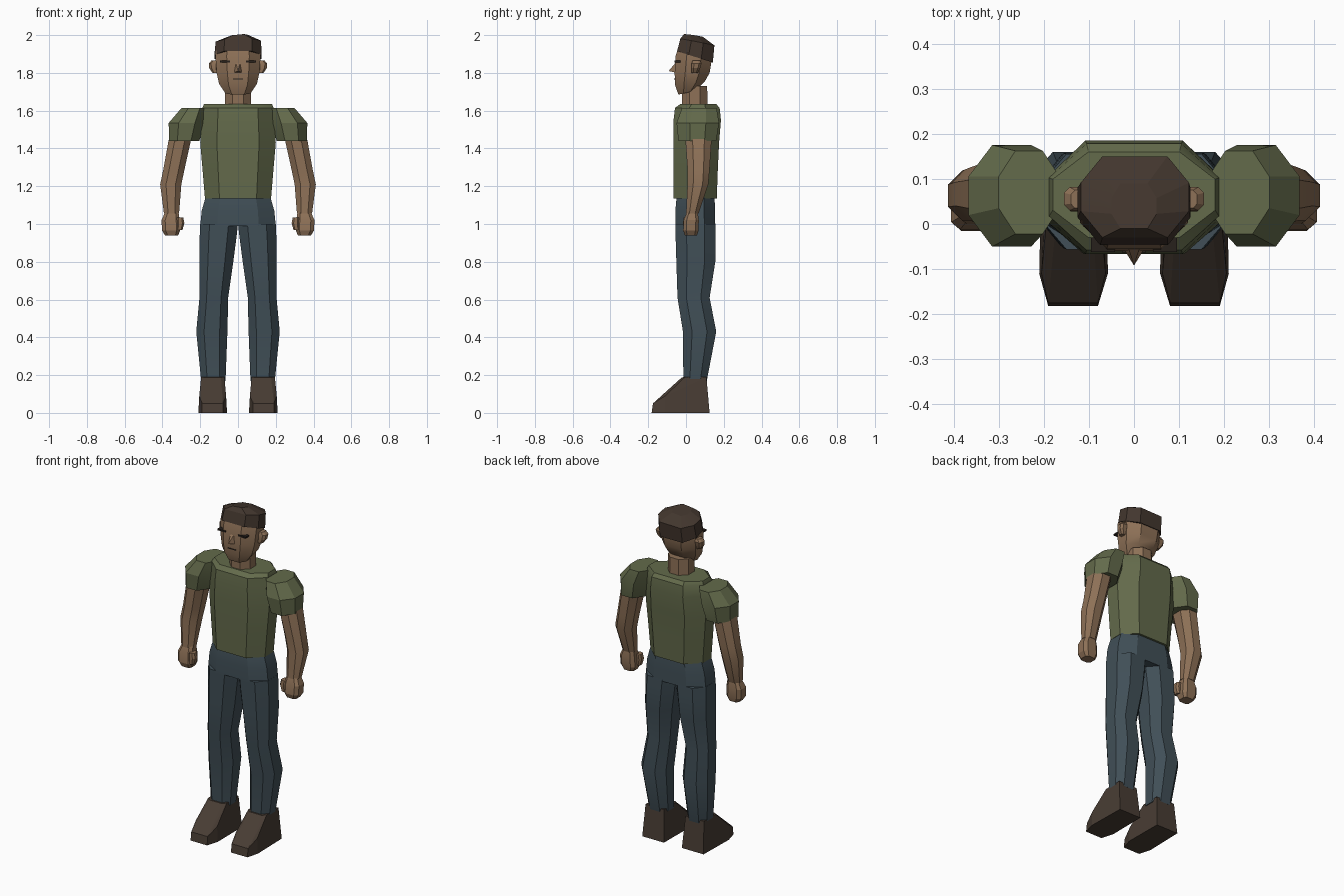
import bpy, bmesh, math
from mathutils import Vector


def material(name, rgb):
    m = bpy.data.materials.new(name)
    m.diffuse_color = (*rgb, 1)
    return m


SHIRT = material("green_cloth", (0.125, 0.145, 0.070))
SKIN = material("skin", (0.27, 0.165, 0.095))
DENIM = material("dark_denim", (0.052, 0.078, 0.095))
LEATHER = material("leather", (0.065, 0.046, 0.034))
HAIR = material("hair", (0.055, 0.037, 0.027))
DARK = material("dark_line", (0.02, 0.015, 0.012))


def finish(name, bm, mat, mirror, smooth=32):
    bmesh.ops.recalc_face_normals(bm, faces=bm.faces)
    me = bpy.data.meshes.new(name)
    bm.to_mesh(me)
    bm.free()
    me.materials.append(mat)
    ob = bpy.data.objects.new(name, me)
    bpy.context.collection.objects.link(ob)
    bpy.ops.object.select_all(action='DESELECT')
    ob.select_set(True)
    bpy.context.view_layer.objects.active = ob
    if smooth:
        bpy.ops.object.shade_smooth_by_angle(angle=math.radians(smooth))
    if mirror:
        ob.modifiers.new("Mirror", 'MIRROR').use_mirror_merge = False
    return ob


def loft(name, rings, mat, cx=0.42, cy=0.42, mirror=False, smooth=32):
    """Skin octagonal rings (x0, x1, y0, y1, z, rise along x, rise along y)."""
    unit = [(1, -cy), (1, cy), (cx, 1), (-cx, 1), (-1, cy), (-1, -cy), (-cx, -1), (cx, -1)]
    bm = bmesh.new()
    loops = []
    for r in rings:
        x0, x1, y0, y1, z, rx, ry = (*r, 0, 0)[:7]
        loops.append([bm.verts.new(((x0 + x1) / 2 + u * (x1 - x0) / 2,
                                    (y0 + y1) / 2 + v * (y1 - y0) / 2,
                                    z + u * rx / 2 + v * ry / 2)) for u, v in unit])
    for a, b in zip(loops, loops[1:]):
        for i in range(8):
            j = (i + 1) % 8
            bm.faces.new((a[i], a[j], b[j], b[i]))
    bm.faces.new(loops[0])
    bm.faces.new(loops[-1])
    return finish(name, bm, mat, mirror, smooth)


def hull(name, points, mat, mirror=False):
    bm = bmesh.new()
    for p in points:
        bm.verts.new(Vector(p))
    bmesh.ops.convex_hull(bm, input=bm.verts)
    bmesh.ops.dissolve_limit(bm, angle_limit=0.02, verts=bm.verts, edges=bm.edges)
    return finish(name, bm, mat, mirror, 0)


def box(name, x0, x1, y0, y1, z0, z1, mat, mirror=False):
    return hull(name, [(x, y, z) for x in (x0, x1) for y in (y0, y1) for z in (z0, z1)], mat, mirror)


# Shirt body and sleeves
loft("shirt_body", [(-.175, .175, -.065, .163, 1.135), (-.187, .187, -.066, .168, 1.28),
                    (-.20, .20, -.066, .175, 1.43), (-.192, .192, -.066, .185, 1.55),
                    (-.188, .188, -.058, .178, 1.615), (-.18, .18, -.03, .16, 1.635)],
     SHIRT, .56, .36)
loft("sleeve", [(.205, .365, -.04, .16, 1.44), (.175, .367, -.05, .175, 1.535),
                (.165, .30, -.022, .162, 1.613)], SHIRT, .45, .38, True, 20)

# Bare arms, fists and thumbs
loft("arm", [(.22, .335, .0, .135, 1.55), (.25, .368, -.003, .135, 1.44),
             (.283, .395, .008, .125, 1.29), (.30, .412, .008, .118, 1.21),
             (.312, .392, .0, .066, 1.055)], SKIN, .45, .45, True)
loft("fist", [(.316, .385, .005, .062, 1.065), (.308, .405, -.012, .068, 1.02),
              (.306, .402, -.015, .066, .965), (.318, .385, -.005, .058, .938)],
     SKIN, .6, .6, True, 20)
loft("thumb", [(.29, .325, -.012, .03, 1.035), (.284, .325, -.016, .03, 1.005),
               (.294, .325, -.012, .028, .968)], SKIN, .5, .5, True, 20)

# Trousers
loft("trouser_hips", [(-.165, .165, -.045, .148, 1.16), (-.178, .178, -.052, .152, 1.12),
                      (-.192, .192, -.056, .154, 1.07), (-.20, .20, -.056, .155, .99)],
     DENIM, .55, .45)
loft("trouser_leg", [(.0, .20, -.056, .155, 1.0), (.008, .203, -.055, .157, .93),
                     (.025, .204, -.051, .155, .80), (.052, .204, -.045, .125, .61),
                     (.056, .221, -.016, .16, .43), (.066, .195, -.014, .11, .17)],
     DENIM, .5, .45, True, 35)

# Boots
hull("boot", [(.06, .125, 0), (.205, .125, 0), (.21, -.11, 0), (.19, -.182, 0),
              (.08, -.182, 0), (.058, -.11, 0), (.19, -.175, .05), (.08, -.175, .05),
              (.205, -.11, .09), (.063, -.11, .09), (.072, .108, .19), (.195, .108, .19),
              (.195, -.005, .19), (.072, -.005, .19), (.175, -.022, .188), (.09, -.022, .188)],
     LEATHER, True)

# Neck and head
loft("neck", [(-.07, .07, -.02, .115, 1.58), (-.068, .068, -.022, .112, 1.73)], SKIN)
loft("head", [(-.066, .066, -.04, .05, 1.695, 0, .02), (-.10, .10, -.058, .10, 1.745, 0, .02),
              (-.113, .113, -.06, .125, 1.80), (-.12, .12, -.055, .14, 1.89),
              (-.11, .11, -.035, .13, 1.95)], SKIN, .5, .4)
loft("hair", [(-.125, .125, -.047, .142, 1.885, 0, -.06),
              (-.118, .122, -.03, .15, 1.962, .005, -.035),
              (-.05, .05, -.01, .09, 1.995, .01, -.015)], HAIR, .6, .35, False, 15)

# Facial features
hull("nose", [(-.013, -.05, 1.86), (.013, -.05, 1.86), (0, -.092, 1.81),
              (-.026, -.05, 1.80), (.026, -.05, 1.80)], SKIN)
loft("ear", [(.105, .135, .03, .062, 1.80), (.105, .152, .028, .075, 1.825),
             (.105, .155, .03, .082, 1.85), (.105, .14, .035, .075, 1.866)],
     SKIN, .5, .5, True, 20)
box("eye_line", .042, .095, -.062, -.03, 1.856, 1.865, DARK, True)
box("mouth_line", -.027, .027, -.063, -.05, 1.765, 1.769, DARK)
